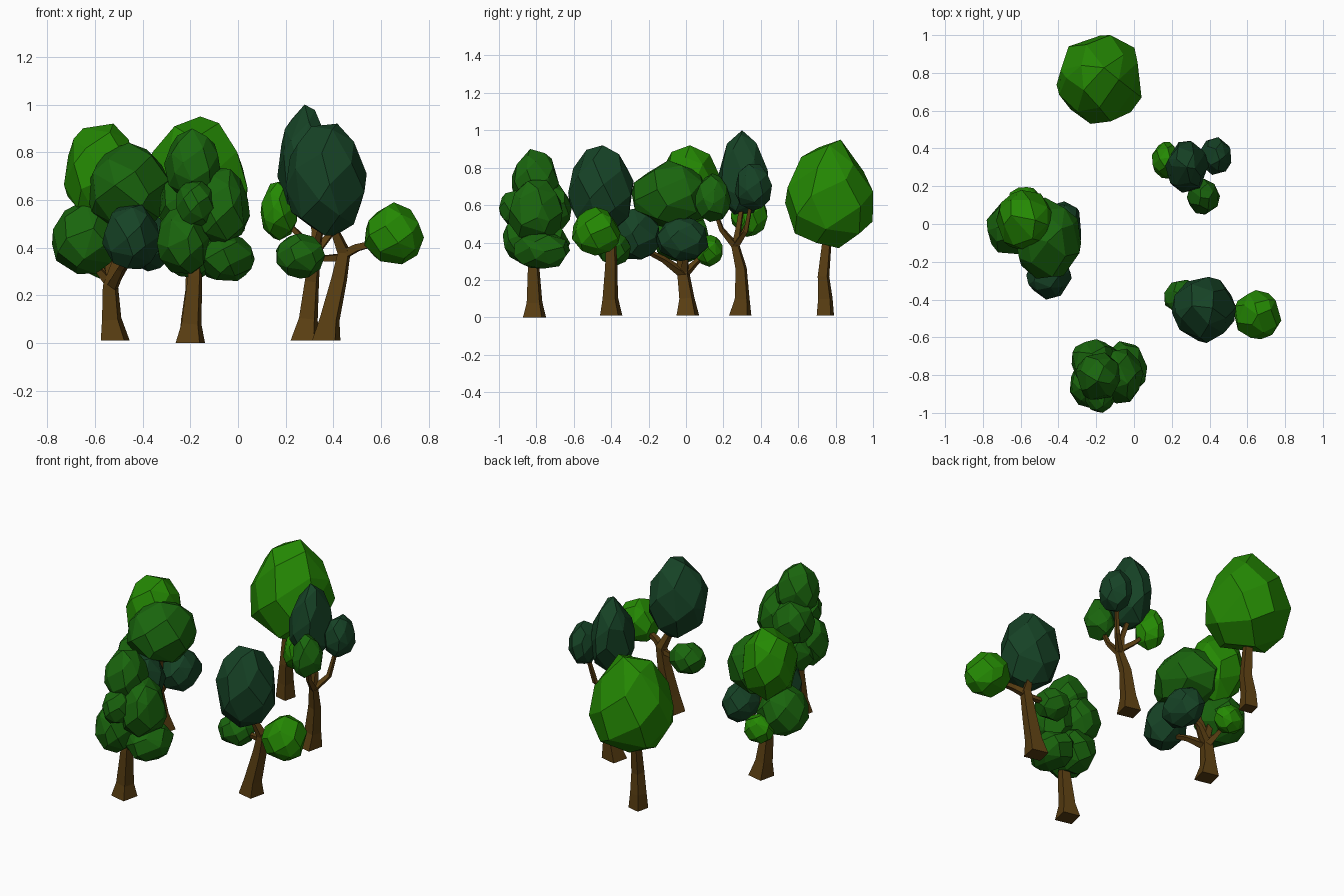
import bpy, bmesh, math, random
from mathutils import Vector

if "Cube" in bpy.data.objects:
    bpy.data.objects.remove(bpy.data.objects["Cube"])

random.seed(4)


def material(name, rgb):
    m = bpy.data.materials.new(name)
    m.diffuse_color = (*rgb, 1)
    m.use_nodes = True
    m.node_tree.nodes["Principled BSDF"].inputs["Base Color"].default_value = m.diffuse_color
    return m


BRIGHT = material("bright_leaf", (0.018, 0.25, 0.001))
MID = material("mid_leaf", (0.010, 0.13, 0.004))
DARK = material("dark_leaf", (0.008, 0.055, 0.019))
BARK = material("bark", (0.10, 0.048, 0.006))


def finish(bm, name, mat):
    bmesh.ops.recalc_face_normals(bm, faces=bm.faces)
    mesh = bpy.data.meshes.new(name)
    bm.to_mesh(mesh)
    bm.free()
    mesh.materials.append(mat)
    bpy.context.collection.objects.link(bpy.data.objects.new(name, mesh))


def leaf_clump(name, mat, xr, yr, zr, taper=0.1, n=30):
    """Faceted egg: hull of jittered sphere points fitted to a box."""
    pts = []
    turn = random.uniform(0, 6.28)
    for i in range(n):
        z = 1 - 2 * (i + 0.5) / n
        a = turn + i * 2.39996 + random.uniform(-0.25, 0.25)
        z = max(-1, min(1, z + random.uniform(-0.06, 0.06)))
        r = math.sqrt(1 - z * z) * (1 - taper * z)
        pts.append(Vector((r * math.cos(a), r * math.sin(a), z + taper * max(z, 0) ** 3)))
    for k, (lo, hi) in enumerate((xr, yr, zr)):
        a, b = min(p[k] for p in pts), max(p[k] for p in pts)
        for p in pts:
            p[k] = lo + (p[k] - a) / (b - a) * (hi - lo)
    bm = bmesh.new()
    for p in pts:
        bm.verts.new(p)
    bmesh.ops.convex_hull(bm, input=bm.verts)
    bmesh.ops.dissolve_limit(bm, angle_limit=math.radians(13), verts=bm.verts, edges=bm.edges)
    finish(bm, name, mat)


def limb(name, path, sides=4):
    """Tapered square bark tube through (x, y, z, half width) stations."""
    bm = bmesh.new()
    rings = []
    for i, (x, y, z, r) in enumerate(path):
        a, b = path[max(i - 1, 0)], path[min(i + 1, len(path) - 1)]
        d = Vector(b[:3]) - Vector(a[:3])
        if i == 0 and z < 0.02:
            d = Vector((0, 0, 1))  # flat foot
        u = d.cross(Vector((0.1, 1, 0.05))).normalized()
        v = d.cross(u).normalized()
        rings.append([bm.verts.new(Vector((x, y, z)) + 1.3 * r * (u * math.cos(t) + v * math.sin(t)))
                      for t in (2 * math.pi * (k + 0.42) / sides for k in range(sides))])
    for lo, hi in zip(rings, rings[1:]):
        for k in range(sides):
            j = (k + 1) % sides
            bm.faces.new((lo[k], lo[j], hi[j], hi[k]))
    bm.faces.new(rings[0])
    bm.faces.new(rings[-1])
    finish(bm, name, BARK)


# Trunks from foot to crown
trunks = {
    "back": [(-.20, .745, .01, .042), (-.20, .745, .1, .035), (-.19, .735, .22, .028), (-.19, .755, .42, .022)],
    "front": [(-.20, -.81, 0, .056), (-.195, -.81, .08, .038), (-.18, -.815, .28, .027), (-.17, -.80, .5, .02)],
    "left": [(-.515, .01, .01, .055), (-.53, .005, .1, .037), (-.535, -.015, .24, .029), (-.50, -.03, .36, .02), (-.48, -.07, .5, .015)],
    "front_right": [(.37, -.40, .01, .054), (.385, -.405, .1, .038), (.425, -.40, .27, .03), (.445, -.40, .38, .025),
                    (.41, -.42, .46, .017), (.39, -.44, .54, .013)],
    "back_right": [(.28, .29, .01, .054), (.295, .30, .1, .036), (.31, .295, .26, .027), (.325, .265, .38, .02),
                   (.325, .28, .47, .014), (.29, .30, .6, .011)],
}
for name, path in trunks.items():
    limb(name + "_trunk", path)

# Branches reaching the side clumps
branches = {
    "left": [[(-.53, -.01, .23, .022), (-.49, -.12, .31, .014), (-.45, -.24, .37, .01)],
             [(-.53, -.01, .24, .022), (-.47, .0, .33, .014), (-.39, -.01, .39, .01)],
             [(-.53, -.01, .23, .02), (-.56, .05, .29, .013), (-.58, .10, .34, .01)],
             [(-.53, -.01, .24, .02), (-.58, -.02, .30, .014), (-.63, -.03, .40, .01)],
             [(-.53, -.01, .28, .02), (-.56, .0, .42, .014), (-.59, .01, .6, .011)]],
    "front_right": [[(.44, -.40, .37, .02), (.50, -.43, .40, .016), (.62, -.47, .43, .011)],
                    [(.44, -.40, .36, .016), (.37, -.385, .355, .013), (.29, -.38, .365, .01)]],
    "back_right": [[(.325, .265, .38, .017), (.345, .19, .47, .012), (.365, .155, .57, .009)],
                   [(.325, .265, .38, .017), (.39, .32, .46, .012), (.42, .35, .62, .009)],
                   [(.325, .27, .40, .015), (.26, .31, .45, .012), (.19, .335, .52, .009)]],
}
for tree, paths in branches.items():
    for i, path in enumerate(paths):
        limb(f"{tree}_branch_{i + 1}", path)

# Leaf clumps: tree, material, x range, y range, z range, taper
clumps = [
    ("back", BRIGHT, (-.41, .04), (.53, 1.0), (.37, .95), .16),
    ("front", MID, (-.31, -.07), (-.93, -.68), (.61, .90), .12),
    ("front", MID, (-.26, -.10), (-1.0, -.82), (.49, .68), 0),
    ("front", MID, (-.34, -.11), (-.98, -.72), (.29, .58), .05),
    ("front", MID, (-.19, .05), (-.95, -.66), (.40, .74), .1),
    ("front", MID, (-.17, .07), (-.92, -.62), (.26, .46), 0),
    ("front", MID, (-.33, -.09), (-.84, -.61), (.46, .73), .05),
    ("front", MID, (-.32, -.06), (-.88, -.62), (.27, .53), 0),
    ("left", BRIGHT, (-.73, -.42), (-.15, .18), (.50, .92), .03),
    ("left", MID, (-.64, -.28), (-.29, .14), (.47, .84), .05),
    ("left", MID, (-.78, -.50), (-.16, .13), (.29, .59), .08),
    ("left", BRIGHT, (-.67, -.49), (.05, .195), (.27, .44), 0),
    ("left", DARK, (-.57, -.33), (-.40, -.14), (.31, .58), .05),
    ("left", DARK, (-.47, -.28), (-.16, .12), (.30, .54), .05),
    ("front_right", DARK, (.20, .54), (-.63, -.28), (.45, .92), .05),
    ("front_right", BRIGHT, (.53, .78), (-.61, -.35), (.33, .59), .05),
    ("front_right", MID, (.16, .365), (-.48, -.295), (.27, .46), 0),
    ("back_right", DARK, (.165, .40), (.165, .44), (.55, 1.0), .12),
    ("back_right", DARK, (.35, .515), (.26, .46), (.57, .82), .05),
    ("back_right", MID, (.28, .455), (.05, .24), (.51, .77), .1),
    ("back_right", BRIGHT, (.095, .25), (.24, .435), (.43, .68), .08),
]
for i, (tree, mat, xr, yr, zr, taper) in enumerate(clumps):
    leaf_clump(f"{tree}_leaf_clump_{i + 1}", mat, xr, yr, zr, taper)
